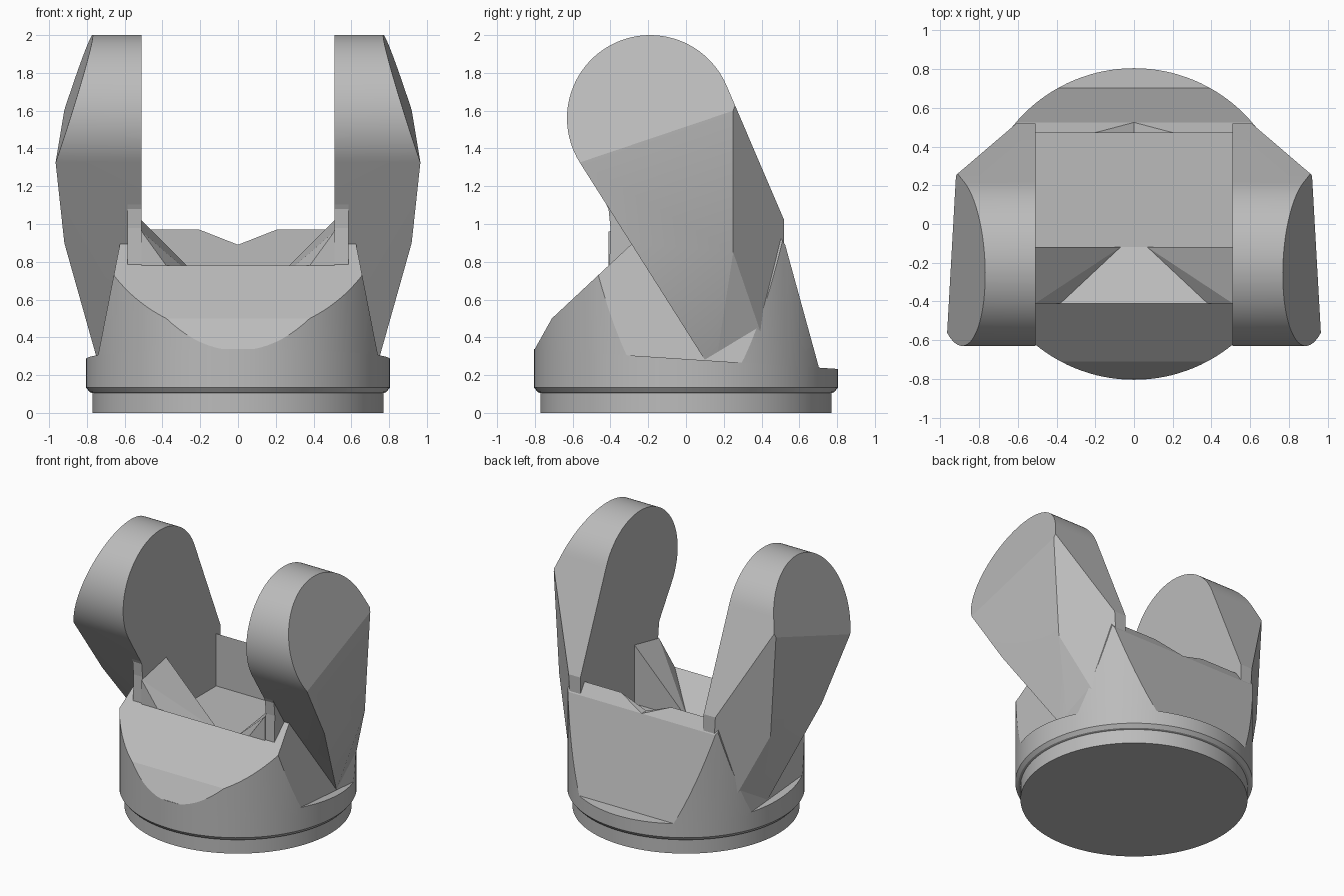
import bpy, bmesh, math
from mathutils import Vector

cube = bpy.data.objects.get("Cube")
if cube:
    bpy.data.objects.remove(cube, do_unlink=True)

grey = bpy.data.materials.new("plain_grey")
grey.use_nodes = True
grey.diffuse_color = (0.5, 0.5, 0.5, 1)
grey.node_tree.nodes["Principled BSDF"].inputs["Base Color"].default_value = (0.5, 0.5, 0.5, 1)


def finish(name, bm, mirrored=False):
    if mirrored:
        for v in bm.verts:
            v.co.x *= -1
    bmesh.ops.recalc_face_normals(bm, faces=bm.faces)
    mesh = bpy.data.meshes.new(name)
    bm.to_mesh(mesh)
    bm.free()
    mesh.materials.append(grey)
    ob = bpy.data.objects.new(name, mesh)
    bpy.context.collection.objects.link(ob)
    return ob


def activate(ob):
    bpy.ops.object.select_all(action='DESELECT')
    ob.select_set(True)
    bpy.context.view_layer.objects.active = ob


def smooth(ob):
    activate(ob)
    bpy.ops.object.shade_smooth_by_angle(angle=math.radians(15))


def prism(profile, place, start, end):
    """Extrude a 2D profile; place(u, v, depth) gives the 3D point."""
    bm = bmesh.new()
    a = [bm.verts.new(place(u, v, start)) for u, v in profile]
    b = [bm.verts.new(place(u, v, end)) for u, v in profile]
    bm.faces.new(a)
    bm.faces.new(b[::-1])
    for i in range(len(a)):
        j = (i + 1) % len(a)
        bm.faces.new((a[i], a[j], b[j], b[i]))
    return bm


def lathe(rings, sides=128):
    """Stack of circles given as (radius, height), capped at both ends."""
    bm = bmesh.new()
    loops = []
    for r, z in rings:
        angles = [math.tau * i / sides for i in range(sides)]
        loops.append([bm.verts.new((r * math.cos(t), r * math.sin(t), z)) for t in angles])
    for lo, hi in zip(loops, loops[1:]):
        for i in range(sides):
            j = (i + 1) % sides
            bm.faces.new((lo[i], lo[j], hi[j], hi[i]))
    bm.faces.new(loops[0][::-1])
    bm.faces.new(loops[-1])
    return bm


def clip(bm, points, inside):
    """Cut a solid by the plane through three points, keeping the inside."""
    p, q, r = map(Vector, points)
    n = (q - p).cross(r - p).normalized()
    if n.dot(Vector(inside) - p) > 0:
        n = -n
    bmesh.ops.bisect_plane(bm, geom=bm.verts[:] + bm.edges[:] + bm.faces[:], dist=1e-5,
                           plane_co=p, plane_no=n, clear_outer=True)
    rim = [e for e in bm.edges if e.is_boundary]
    if rim:
        bmesh.ops.edgeloop_fill(bm, edges=rim)


def hull(points):
    bm = bmesh.new()
    for p in points:
        bm.verts.new(p)
    bmesh.ops.convex_hull(bm, input=bm.verts)
    return bm


def along_x(u, v, d):
    return (d, u, v)


def along_y(u, v, d):
    return (u, d, v)


# Round base with a stepped foot and a slightly tilted ledge
bm = lathe([(0.77, 0), (0.77, 0.105), (0.785, 0.11), (0.805, 0.135), (0.805, 0.45)])
clip(bm, [(0, 0, 0.285), (1, 0, 0.285), (0, 1, 0.22)], (0, 0, 0.1))
smooth(finish("base", bm))

# Body: cylinder faceted at front, back and sides
bm = lathe([(0.805, 0.18), (0.805, 1.09)])
front = [(-0.805, 0.33), (-0.71, 0.50), (-0.41, 0.78)]
back = [(0.805, 0.33), (0.68, 0.66), (0.525, 0.89), (0.47, 1.09)]
core = (0, 0, 0.4)
for line in (front, back):
    for (y0, z0), (y1, z1) in zip(line, line[1:]):
        clip(bm, [(0, y0, z0), (1, y0, z0), (0, y1, z1)], core)
for s in (1, -1):
    clip(bm, [(s * 0.74, 0, 0.31), (s * 0.74, 1, 0.31), (s * 0.62, 0, 0.92)], core)
body = finish("body", bm)

# Pocket and V-shaped rear rim cut from the body
pocket = [(-0.51, 0.58), (0.51, 0.58), (0.51, 1.5), (-0.51, 1.5)]
notch = [(-0.51, 1.09), (0, 0.89), (0.51, 1.09), (0.51, 1.5), (-0.51, 1.5)]
for profile, y0, y1 in ((pocket, -0.41, 0.47), (notch, -0.2, 1)):
    cutter = finish("cutter", prism(profile, along_y, y0, y1))
    cutter.hide_render = True
    activate(body)
    mod = body.modifiers.new("cut", 'BOOLEAN')
    mod.operation = 'DIFFERENCE'
    mod.solver = 'EXACT'
    mod.object = cutter
    bpy.ops.object.modifier_apply(modifier=mod.name)
    bpy.data.objects.remove(cutter, do_unlink=True)
smooth(body)

# Ramp rising from the pocket floor to the front lip
finish("front_ramp", hull([(s * x, y, z) for s in (1, -1) for x, y, z in
       ((0.07, -0.12, 0.58), (0.38, -0.41, 0.78), (0.07, -0.12, 0.5), (0.38, -0.41, 0.5))]))

# Arm outline: round head running tangentially into a leaning leg
arm_profile = []
for i in range(49):
    t = math.radians(23 + (212 - 23) * i / 48)
    arm_profile.append((-0.19 + 0.44 * math.cos(t), 1.56 + 0.44 * math.sin(t)))
arm_profile += [(0.10, 0.28), (0.15, 0.2), (0.52, 0.2), (0.52, 1.02)]

# Outer facets of an arm
head_front, head_back = (0.965, -0.55, 1.33), (0.92, 0.25, 1.6)
knee_front, knee_back = (0.92, -0.3, 0.9), (0.875, 0.25, 0.85)
foot_front, foot_back = (0.745, 0.10, 0.28), (0.62, 0.5, 0.27)
facets = [(head_front, head_back, (0.77, -0.2, 2.0)),
          (head_front, head_back, knee_front),
          (knee_front, knee_back, foot_front),
          (knee_back, foot_front, foot_back),
          (head_back, knee_back, (0.6, 0.52, 0.9))]

# Thin inner wall below each arm
wall_profile = [(-0.41, 0.6), (-0.4, 0.98), (-0.41, 1.08), (-0.49, 1.24),
                (0, 1.24), (0.4, 1.0), (0.4, 0.6)]

for side, mirrored in (("left", False), ("right", True)):
    bm = prism(arm_profile, along_x, 0.51, 1.1)
    for facet in facets:
        clip(bm, facet, (0.53, 0.1, 1.0))
    smooth(finish(side + "_arm", bm, mirrored))

    finish(side + "_inner_wall", prism(wall_profile, along_x, 0.51, 0.585), mirrored)

    # Sloped corner gusset between ramp and wall
    finish(side + "_gusset", hull([
        (0.07, -0.12, 0.58), (0.51, -0.12, 1.02), (0.51, -0.12, 0.5), (0.07, -0.12, 0.5),
        (0.38, -0.41, 0.78), (0.51, -0.41, 0.96), (0.51, -0.41, 0.5), (0.38, -0.41, 0.5)]), mirrored)
